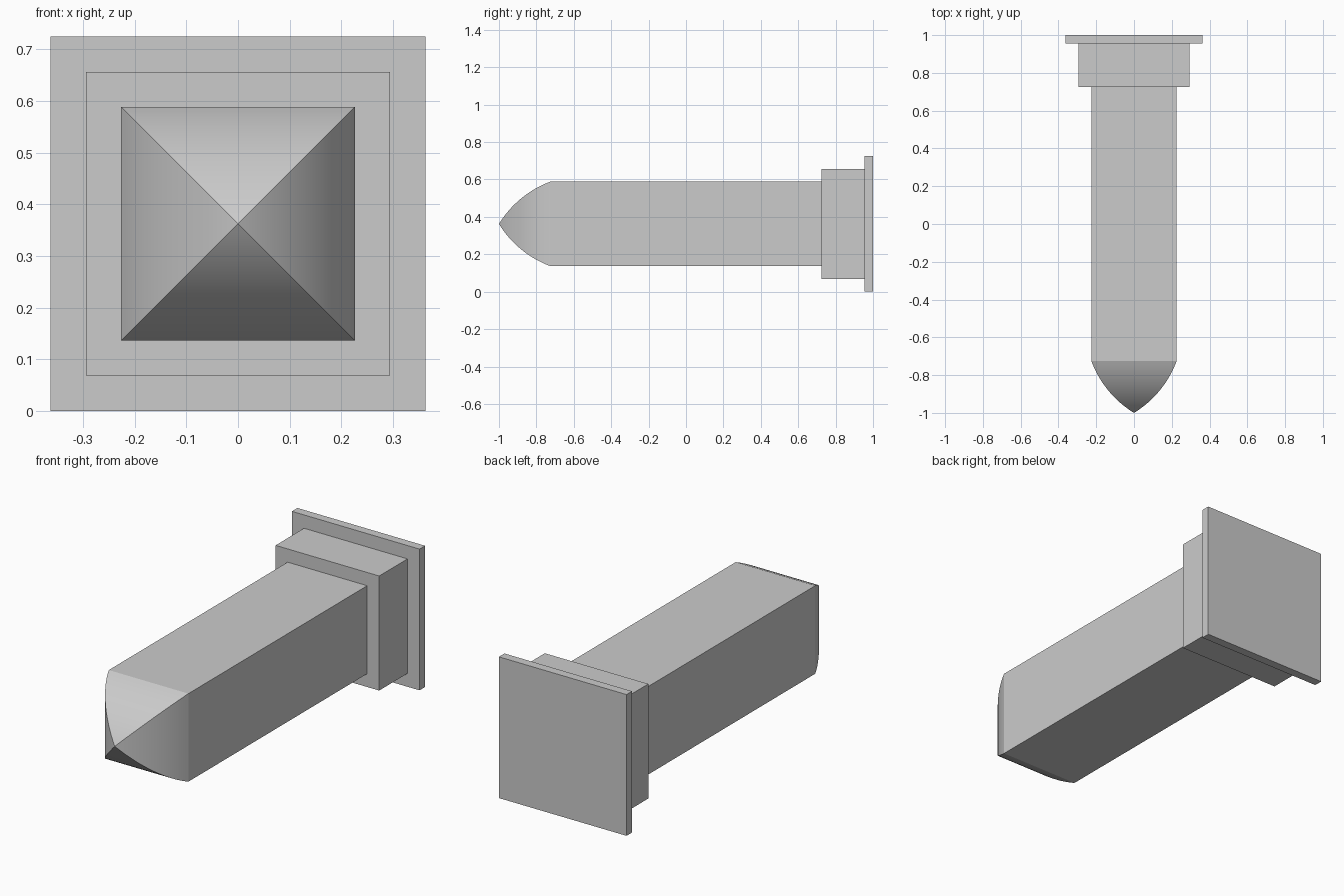
import bpy, bmesh, math

if "Cube" in bpy.data.objects:
    bpy.data.objects.remove(bpy.data.objects["Cube"])

CZ = 0.3625  # height of the long axis


def square_loft(name, rings):
    """Loft square sections (y, half width) along y; half width 0 makes a point."""
    bm = bmesh.new()
    loops = []
    for y, h in rings:
        corners = [(0, 0)] if h == 0 else [(-h, -h), (h, -h), (h, h), (-h, h)]
        loops.append([bm.verts.new((x, y, CZ + z)) for x, z in corners])
    for a, b in zip(loops, loops[1:]):
        for i in range(4):
            j = (i + 1) % 4
            if len(a) == 1:
                bm.faces.new((a[0], b[i], b[j]))
            else:
                bm.faces.new((a[i], a[j], b[j], b[i]))
    for loop in (loops[0], loops[-1]):
        if len(loop) == 4:
            bm.faces.new(loop)
    bmesh.ops.recalc_face_normals(bm, faces=bm.faces)
    mesh = bpy.data.meshes.new(name)
    bm.to_mesh(mesh)
    bm.free()
    obj = bpy.data.objects.new(name, mesh)
    bpy.context.collection.objects.link(obj)
    return obj


# Shaft with a pointed tip whose four faces follow a circular arc
HALF, TIP_END, STEPS = 0.226, -0.725, 16
chord_angle = math.atan2(HALF, 1 + TIP_END)
bend = math.radians(19)
radius = math.hypot(HALF, 1 + TIP_END) / (2 * math.sin(bend))
start = chord_angle + bend
rings = [(-1, 0)]
for i in range(1, STEPS + 1):
    a = start - 2 * bend * i / STEPS
    rings.append((-1 + radius * (math.sin(start) - math.sin(a)),
                  radius * (math.cos(a) - math.cos(start))))
rings.append((0.725, HALF))
shaft = square_loft("shaft", rings)
bpy.context.view_layer.objects.active = shaft
shaft.select_set(True)
bpy.ops.object.shade_smooth_by_angle(angle=math.radians(15))

# Stepped mounting end
square_loft("collar", [(0.725, 0.294), (0.955, 0.294)])
square_loft("end_plate", [(0.955, CZ), (1.0, CZ)])
